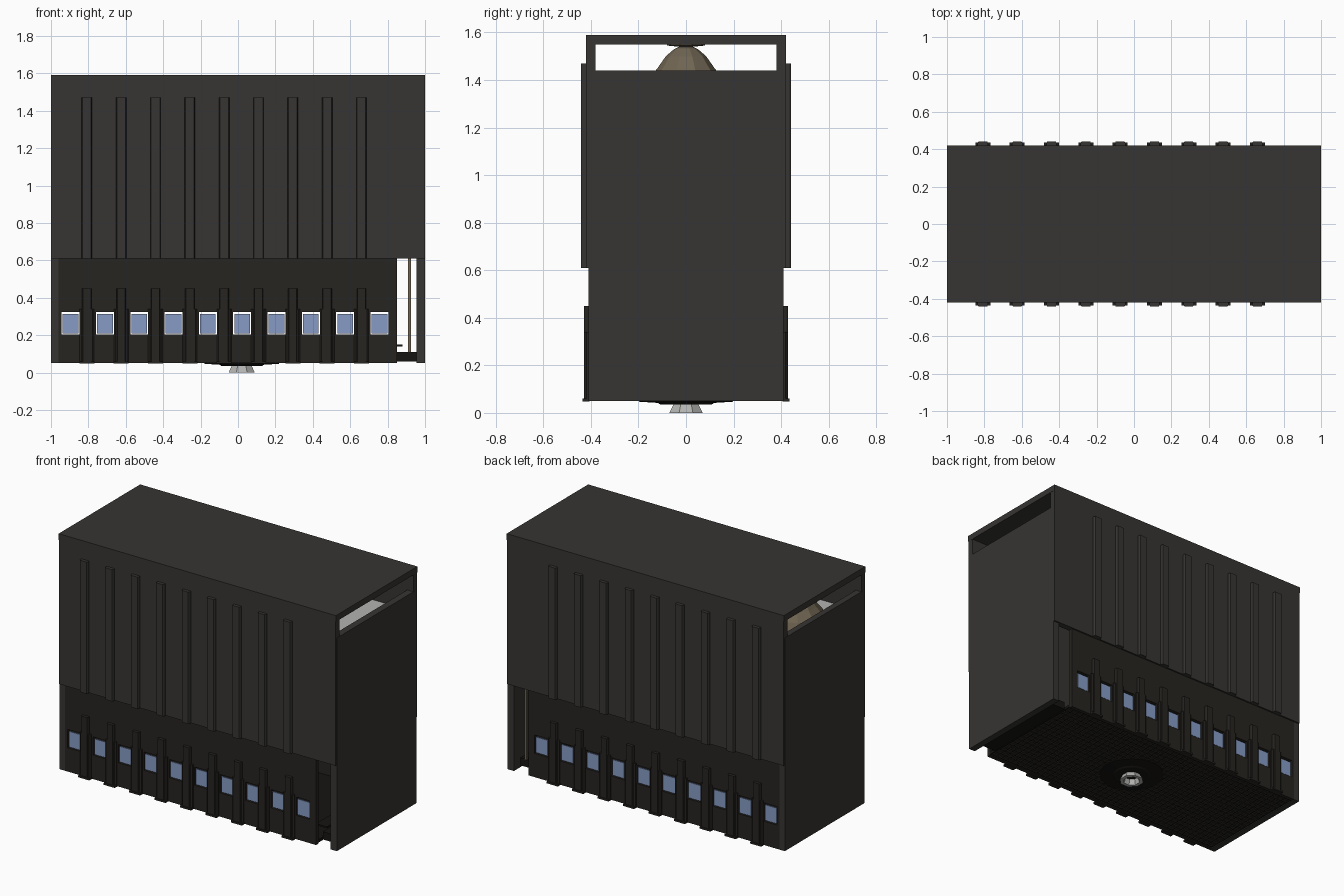
import bpy, math

if "Cube" in bpy.data.objects:
    bpy.data.objects.remove(bpy.data.objects["Cube"])


def material(name, rgb):
    m = bpy.data.materials.new(name)
    m.diffuse_color = (*rgb, 1)
    m.use_nodes = True
    m.node_tree.nodes["Principled BSDF"].inputs["Base Color"].default_value = m.diffuse_color
    return m


DARK = material("dark_panel", (0.037, 0.035, 0.032))
LOW = material("dark_lower", (0.02, 0.018, 0.015))
BLACK = material("floor_black", (0.008, 0.007, 0.006))
GLASS = material("window_blue", (0.24, 0.33, 0.56))
TAN = material("tan_trim", (0.16, 0.13, 0.085))
PALE = material("pale_grey", (0.45, 0.45, 0.44))


def mesh(name, verts, faces, mat):
    me = bpy.data.meshes.new(name)
    me.from_pydata(verts, [], faces)
    me.materials.append(mat)
    ob = bpy.data.objects.new(name, me)
    bpy.context.collection.objects.link(ob)
    return ob


def boxes(name, items, mat):
    """One object from many boxes given as (x0, x1, y0, y1, z0, z1)."""
    vs, fs = [], []
    for b in items:
        n = len(vs)
        y0, y1 = sorted(b[2:4])
        vs += [(x, y, z) for z in b[4:6] for x, y in
               ((b[0], y0), (b[1], y0), (b[1], y1), (b[0], y1))]
        fs += [[n + i for i in f] for f in
               ((3, 2, 1, 0), (4, 5, 6, 7), (0, 1, 5, 4),
                (1, 2, 6, 5), (2, 3, 7, 6), (3, 0, 4, 7))]
    return mesh(name, vs, fs, mat)


def rib(name, x, s, w0, w1, y0, y1, z0, z1, mat):
    """Vertical rib with chamfered outer corners on side s."""
    p = [(-w0 / 2, y0), (w0 / 2, y0), (w0 / 2, y1 - 0.008),
         (w1 / 2, y1), (-w1 / 2, y1), (-w0 / 2, y1 - 0.008)]
    vs = [(x + a, s * b, z) for z in (z0, z1) for a, b in p]
    fs = [list(range(5, -1, -1)), list(range(6, 12))]
    fs += [[i, (i + 1) % 6, 6 + (i + 1) % 6, 6 + i] for i in range(6)]
    if s < 0:
        pass
    else:
        pass
    ob = mesh(name, vs, fs, mat)
    if s < 0:
        ob.data.flip_normals()
    return ob


def lathe(name, x, profile, sides, mat, closed=False):
    """Turn an (r, z) profile around a vertical axis at (x, 0)."""
    vs = [(x + r * math.cos(2 * math.pi * (i + .5) / sides),
           r * math.sin(2 * math.pi * (i + .5) / sides), z)
          for r, z in profile for i in range(sides)]
    rows = len(profile)
    fs = []
    for k in range(rows if closed else rows - 1):
        a, b = k * sides, ((k + 1) % rows) * sides
        fs += [[a + i, a + (i + 1) % sides, b + (i + 1) % sides, b + i]
               for i in range(sides)]
    return mesh(name, vs, fs, mat)


PITCH = 0.1835
ribs = [-0.808 + PITCH * i for i in range(9)]
wins = [-0.895 + PITCH * i for i in range(10)]

# Roof, end panels and the flat ceiling seen through the end gaps
boxes("roof_slab", [(-1, 1, -0.42, 0.42, 1.55, 1.59)], DARK)
boxes("right_end_panel", [(0.955, 1, -0.41, 0.41, 0.05, 1.44)], DARK)
boxes("left_end_panel", [(-1, -0.96, -0.41, 0.41, 0.05, 1.44)], DARK)
boxes("inner_ceiling", [(-0.96, 0.955, -0.38, 0.38, 1.29, 1.31)], PALE)

# Long sides, front and back
for s, side in ((-1, "front"), (1, "back")):
    boxes(side + "_upper_wall", [(-0.999, 0.999, s * 0.38, s * 0.42, 0.61, 1.55)], DARK)
    # Lower wall: band below, band above, piers between the windows
    edges = [-0.96] + [e for w in wins for e in (w - 0.048, w + 0.048)] + [0.85]
    y = (s * 0.385, s * 0.41)
    parts = [(-0.96, 0.85, *y, 0.05, 0.205), (-0.96, 0.85, *y, 0.325, 0.61)]
    parts += [(edges[i], edges[i + 1], *y, 0.205, 0.325) for i in range(0, 22, 2)]
    boxes(side + "_lower_wall", parts, LOW)
    boxes(side + "_window_panes",
          [(w - 0.042, w + 0.042, s * 0.398, s * 0.405, 0.21, 0.312) for w in wins], GLASS)
    for x in ribs:
        rib(side + "_upper_rib", x, s, 0.055, 0.046, 0.415, 0.441, 0.61, 1.47, DARK)
        rib(side + "_lower_rib", x, s, 0.05, 0.042, 0.405, 0.43, 0.05, 0.45, LOW)
        rib(side + "_rib_base", x, s, 0.078, 0.06, 0.405, 0.426, 0.05, 0.34, LOW)
        boxes(side + "_rib_foot", [(x - 0.04, x + 0.04, s * 0.405, s * 0.436, 0.048, 0.06)], LOW)
    # Door frame posts in the open slot
    boxes(side + "_door_post", [(0.908, 0.925, s * 0.33, s * 0.345, 0.11, 0.61)], TAN)

# Floor with a grid of small tiles on the underside
boxes("floor", [(-0.96, 0.85, -0.385, 0.385, 0.056, 0.075)], BLACK)
NX, NY = 44, 18
dx, dy = 1.80 / NX, 0.76 / NY
boxes("floor_tiles", [(-0.955 + i * dx + 0.004, -0.955 + (i + 1) * dx - 0.004,
                       -0.38 + j * dy + 0.004, -0.38 + (j + 1) * dy - 0.004, 0.05, 0.057)
                      for i in range(NX) for j in range(NY)], LOW)
boxes("door_step", [(0.85, 0.957, -0.34, 0.34, 0.06, 0.11)], BLACK)
boxes("stair_tread", [(0.80, 0.88, -0.34, -0.2, 0.14, 0.15)], BLACK)

# Round plates and pale octagonal ring under the floor
lathe("floor_rosette", 0.02, [(0.20, 0.06), (0.20, 0.047), (0.12, 0.042),
                              (0.11, 0.036), (0.0, 0.036)], 24, BLACK)
lathe("octagon_ring", 0.02, [(0.055, 0.04), (0.076, 0.0), (0.052, 0.0),
                             (0.04, 0.04)], 8, PALE, closed=True)

# Bell-shaped dome showing through the end gaps
lathe("bell_dome", -0.8, [(0.20, 1.31), (0.16, 1.40), (0.12, 1.45), (0.085, 1.50),
                          (0.05, 1.53), (0.03, 1.54), (0.08, 1.545), (0.08, 1.55)], 10, TAN)

# Make all normals consistent
import bmesh
for ob in bpy.context.collection.objects:
    bm = bmesh.new()
    bm.from_mesh(ob.data)
    bmesh.ops.recalc_face_normals(bm, faces=bm.faces)
    bm.to_mesh(ob.data)
    bm.free()
